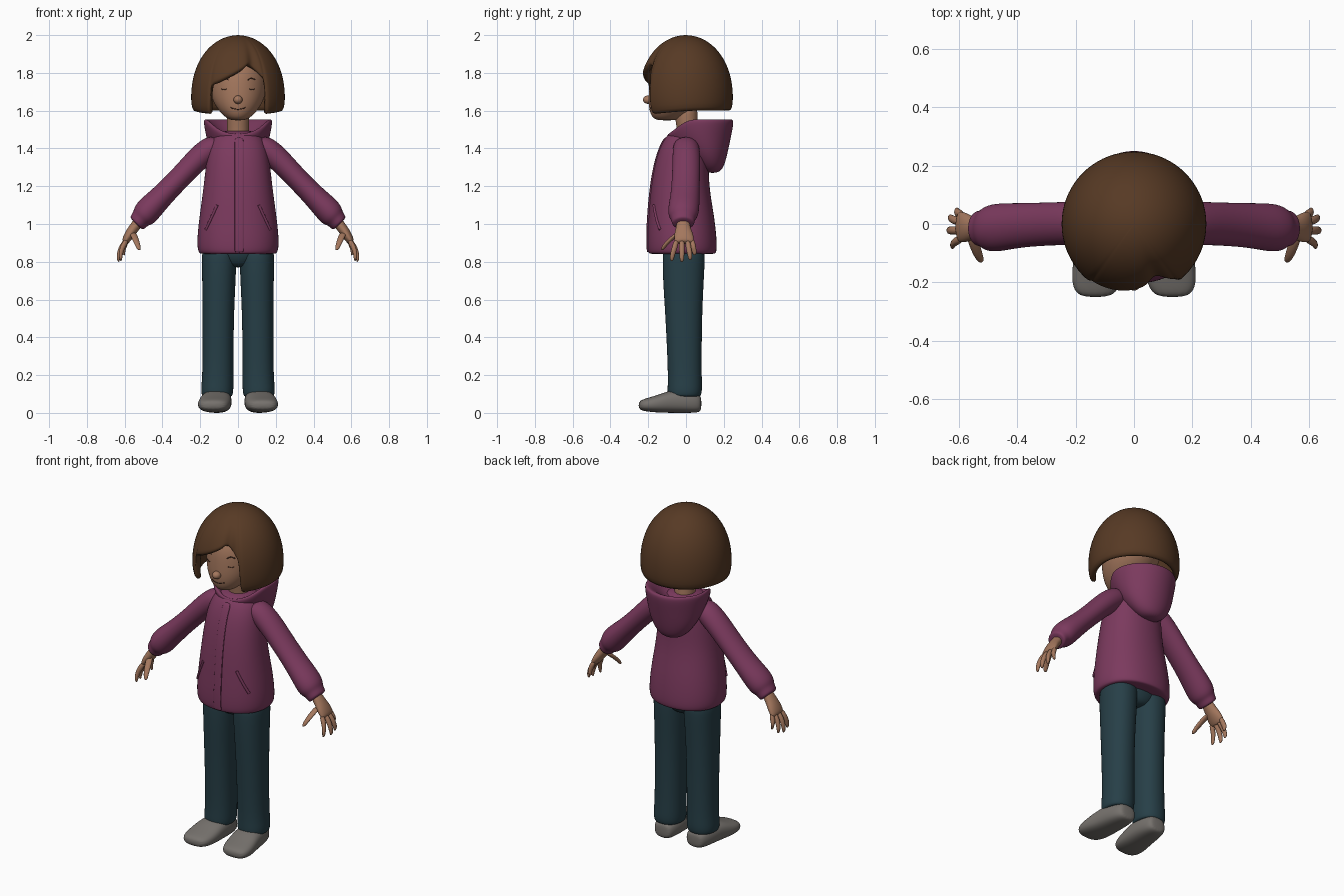
import bpy, bmesh, math
from mathutils import Vector

if "Cube" in bpy.data.objects:
    bpy.data.objects.remove(bpy.data.objects["Cube"])


def material(name, r, g, b):
    m = bpy.data.materials.new(name)
    m.use_nodes = True
    m.diffuse_color = (r, g, b, 1)
    bsdf = m.node_tree.nodes["Principled BSDF"]
    bsdf.inputs["Base Color"].default_value = (r, g, b, 1)
    bsdf.inputs["Roughness"].default_value = 0.8
    return m


skin = material("skin", .37, .185, .11)
brown = material("brown hair", .095, .042, .018)
plum = material("plum cloth", .2, .042, .112)
teal = material("dark teal cloth", .02, .05, .064)
grey = material("grey shoe", .18, .166, .152)
dark = material("dark lash", .05, .02, .012)

X, Y, Z = Vector((1, 0, 0)), Vector((0, 1, 0)), Vector((0, 0, 1))


def finish(name, bm, mat, level=2, thickness=0):
    bmesh.ops.recalc_face_normals(bm, faces=bm.faces)
    mesh = bpy.data.meshes.new(name)
    bm.to_mesh(mesh)
    bm.free()
    mesh.materials.append(mat)
    for poly in mesh.polygons:
        poly.use_smooth = True
    obj = bpy.data.objects.new(name, mesh)
    bpy.context.collection.objects.link(obj)
    if thickness:
        shell = obj.modifiers.new("thickness", "SOLIDIFY")
        shell.thickness, shell.offset = thickness, -1
    if level:
        sub = obj.modifiers.new("smooth", "SUBSURF")
        sub.levels = sub.render_levels = level
    return obj


def loft(name, mat, sections, u=X, v=Y, p=2, side=1, segments=16, warp=None):
    """Skin rounded sections given as (x, y, z, u radius, v radius)."""
    bm = bmesh.new()
    rings = []
    for x, y, z, ru, rv in sections:
        ring = []
        for i in range(segments):
            a = math.tau * i / segments
            c, s = math.cos(a), math.sin(a)
            c = math.copysign(abs(c) ** (2 / p), c)
            s = math.copysign(abs(s) ** (2 / p), s)
            co = Vector((x, y, z)) + u * ru * c + v * rv * s
            if warp:
                co = warp(co)
            ring.append(bm.verts.new((co.x * side, co.y, co.z)))
        rings.append(ring)
    for a, b in zip(rings, rings[1:]):
        for i in range(segments):
            j = (i + 1) % segments
            bm.faces.new((a[i], a[j], b[j], b[i]))
    bm.faces.new(rings[0])
    bm.faces.new(rings[-1])
    return finish(name, bm, mat)


def upright(name, mat, rows, **options):
    """Loft stacked along z; rows are (z, y, x radius, y radius)."""
    return loft(name, mat, [(0, y, z, rx, ry) for z, y, rx, ry in rows], **options)


def front_y(obj, x, z):
    """Depth of an object's front surface at x, z."""
    bpy.context.view_layer.update()
    ev = obj.evaluated_get(bpy.context.evaluated_depsgraph_get())
    hit, co, _, _ = ev.ray_cast(Vector((x, -2, z)), Y)
    return co.y if hit else -.1


def ball(name, mat, centre, radii):
    bm = bmesh.new()
    bmesh.ops.create_uvsphere(bm, u_segments=20, v_segments=12, radius=1)
    for vert in bm.verts:
        vert.co = Vector(centre) + Vector(a * b for a, b in zip(vert.co, radii))
    return finish(name, bm, mat, level=0)


def surface_line(name, mat, base, points, radius):
    """Thin cord lying on the front of another object."""
    curve = bpy.data.curves.new(name, "CURVE")
    curve.dimensions = "3D"
    curve.bevel_depth, curve.bevel_resolution, curve.use_fill_caps = radius, 2, True
    spline = curve.splines.new("POLY")
    spline.points.add(len(points) - 1)
    for pt, (x, z) in zip(spline.points, points):
        pt.co = (x, front_y(base, x, z), z, 1)
    curve.materials.append(mat)
    obj = bpy.data.objects.new(name, curve)
    bpy.context.collection.objects.link(obj)


# Jacket body and front placket
jacket = upright("jacket_body", plum, [
    (.84, -.02, .195, .17), (.845, -.02, .21, .182), (.87, -.02, .22, .188),
    (.94, -.022, .22, .187), (1.05, -.025, .207, .177), (1.2, -.033, .185, .157),
    (1.35, -.02, .17, .143), (1.44, -.008, .148, .118), (1.5, .01, .1, .09)], p=2.2)
loft("jacket_placket", plum,
     [(.006, front_y(jacket, 0, z), z, .024, .008)
      for z in (.85, .86, .95, 1.05, 1.15, 1.25, 1.35, 1.42, 1.46)], p=4)


# Hood folded down behind the neck, dipping to a V at the throat
def throat_dip(co):
    co.z -= max(0, .01 - co.y) * .75
    return co


upright("hood", plum, [
    (1.27, .14, .035, .025), (1.29, .135, .085, .062), (1.36, .115, .14, .103),
    (1.45, .085, .168, .152), (1.53, .077, .183, .177), (1.555, .075, .182, .176),
    (1.555, .07, .165, .158), (1.5, .05, .115, .11), (1.47, .04, .08, .08)],
    warp=throat_dip, segments=24)

# Head, neck and nose
head = upright("head", skin, [
    (1.548, -.10, .035, .05), (1.562, -.10, .065, .08), (1.60, -.08, .105, .117),
    (1.65, -.05, .137, .152), (1.70, -.03, .152, .17), (1.75, -.02, .157, .176),
    (1.80, -.01, .16, .178), (1.87, 0, .145, .155), (1.93, 0, .09, .09)])
upright("neck", skin, [(1.42, .015, .06, .06), (1.5, .01, .058, .058),
                       (1.56, 0, .06, .06), (1.64, 0, .065, .065)])
ball("nose", skin, (0, -.202, 1.658), (.024, .026, .022))
surface_line("mouth", dark, head,
             [(x / 100, 1.607 + 6 * (x / 100) ** 2) for x in range(-4, 5)], .0025)

# Hair: bob with swept fringe and open face


def hem_height(deg):
    """Height of the hair's lower edge around the head, 0 degrees in front."""
    if abs(deg) > 37:
        return 1.575 + .02 * min(1, (abs(deg) - 37) / 60)
    if deg < 18:
        return 1.735 + .115 * ((deg + 37) / 55) ** 1.2
    return 1.85 - .09 * (deg - 18) / 19


def hair_radius(z):
    if z < 1.66:
        return .25 - 2.2 * (1.66 - z) ** 2
    return .25 * math.sqrt(max(0, 1 - ((z - 1.66) / .34) ** 2.2))


columns = [-180 + 10 * i for i in range(36) if abs(-180 + 10 * i) > 40]
columns = sorted(columns + [-42, -38, -36, 36, 38, 42] + list(range(-32, 33, 4)))
rows = 14
bm = bmesh.new()
crown = bm.verts.new((0, 0, 2))
strands = []
for deg in columns:
    a, strand = math.radians(deg), []
    for k in range(1, rows + 1):
        t = k / rows
        z = 2 - (2 - hem_height(deg)) * (1 - math.cos(t * math.pi / 2))
        r = hair_radius(z) * (1 - .13 * t * t * math.exp(-((deg - 24) / 8) ** 2))
        strand.append(bm.verts.new((r * math.sin(a), -r * math.cos(a), z)))
    strands.append(strand)
for i, a in enumerate(strands):
    b = strands[(i + 1) % len(strands)]
    bm.faces.new((crown, a[0], b[0]))
    for k in range(rows - 1):
        bm.faces.new((a[k], a[k + 1], b[k + 1], b[k]))
finish("hair", bm, brown, level=1, thickness=.035)

# Seat of the trousers
upright("trouser_seat", teal, [(.77, -.01, .06, .06), (.79, -.01, .11, .09),
                               (.84, -.012, .17, .11), (.9, -.012, .17, .11)])

# Paired parts
down_arm = Vector((.7, 0, .7))
for side, word in ((1, "left"), (-1, "right")):
    surface_line(word + "_upper_lash", dark, head,
                 [(side * x, z) for x, z in ((.05, 1.762), (.07, 1.772), (.092, 1.764))], .003)
    surface_line(word + "_lower_lash", dark, head,
                 [(side * x, z) for x, z in ((.06, 1.715), (.075, 1.71), (.09, 1.717))], .002)
    surface_line(word + "_pocket_welt", plum, jacket,
                 [(side * (.11 + .06 * t / 6), 1.1 - .13 * t / 6) for t in range(7)], .008)

    loft(word + "_sleeve", plum, [
        (.08, 0, 1.43, .04, .05), (.12, 0, 1.42, .068, .07), (.2, .003, 1.36, .066, .076),
        (.3, 0, 1.253, .06, .075), (.4, -.005, 1.15, .062, .078),
        (.465, -.012, 1.085, .072, .085), (.5, -.015, 1.045, .07, .08),
        (.515, -.015, 1.03, .054, .064), (.535, -.015, 1.005, .052, .062),
        (.54, -.015, 1.0, .04, .05)], u=down_arm, side=side)

    loft(word + "_palm", skin, [
        (.52, -.015, 1.02, .03, .035), (.55, -.015, .98, .028, .038),
        (.575, -.012, .945, .028, .052), (.597, -.01, .91, .022, .054),
        (.602, -.01, .9, .014, .045)], u=down_arm, side=side)
    # Each finger: base y, tip x, y, z
    for n, (y, tx, ty, tz) in enumerate(((.032, .605, .045, .835), (.006, .63, .022, .81),
                                         (-.022, .635, -.022, .8), (-.048, .622, -.075, .805))):
        loft(f"{word}_finger_{n + 1}", skin, [
            (.585, y, .92, .017, .016), ((.6 + tx) / 2 + .006, (y + ty) / 2, .87, .016, .016),
            (tx, ty, tz + .02, .014, .014), (tx, ty, tz, .008, .008)],
            u=down_arm, side=side, segments=8)
    loft(word + "_thumb", skin, [
        (.56, -.03, .96, .02, .02), (.545, -.075, .925, .02, .018),
        (.53, -.115, .885, .016, .015), (.522, -.127, .86, .009, .009)],
        side=side, segments=8)

    loft(word + "_trouser_leg", teal, [
        (.11, -.008, .085, .07, .078), (.11, -.008, .09, .084, .09),
        (.11, -.006, .13, .088, .094), (.106, -.006, .2, .083, .09),
        (.105, -.012, .5, .084, .098), (.101, -.014, .7, .09, .11),
        (.1, -.012, .82, .094, .115), (.1, -.012, .89, .09, .11)], side=side, p=2.2)

    loft(word + "_shoe", grey, [
        (.105, .082, .05, .04, .034), (.106, .068, .05, .06, .05),
        (.11, 0, .06, .078, .061), (.116, -.08, .061, .084, .062),
        (.124, -.15, .048, .09, .047), (.13, -.215, .042, .084, .035),
        (.132, -.252, .04, .055, .022)], v=Z, p=2.6, side=side)
